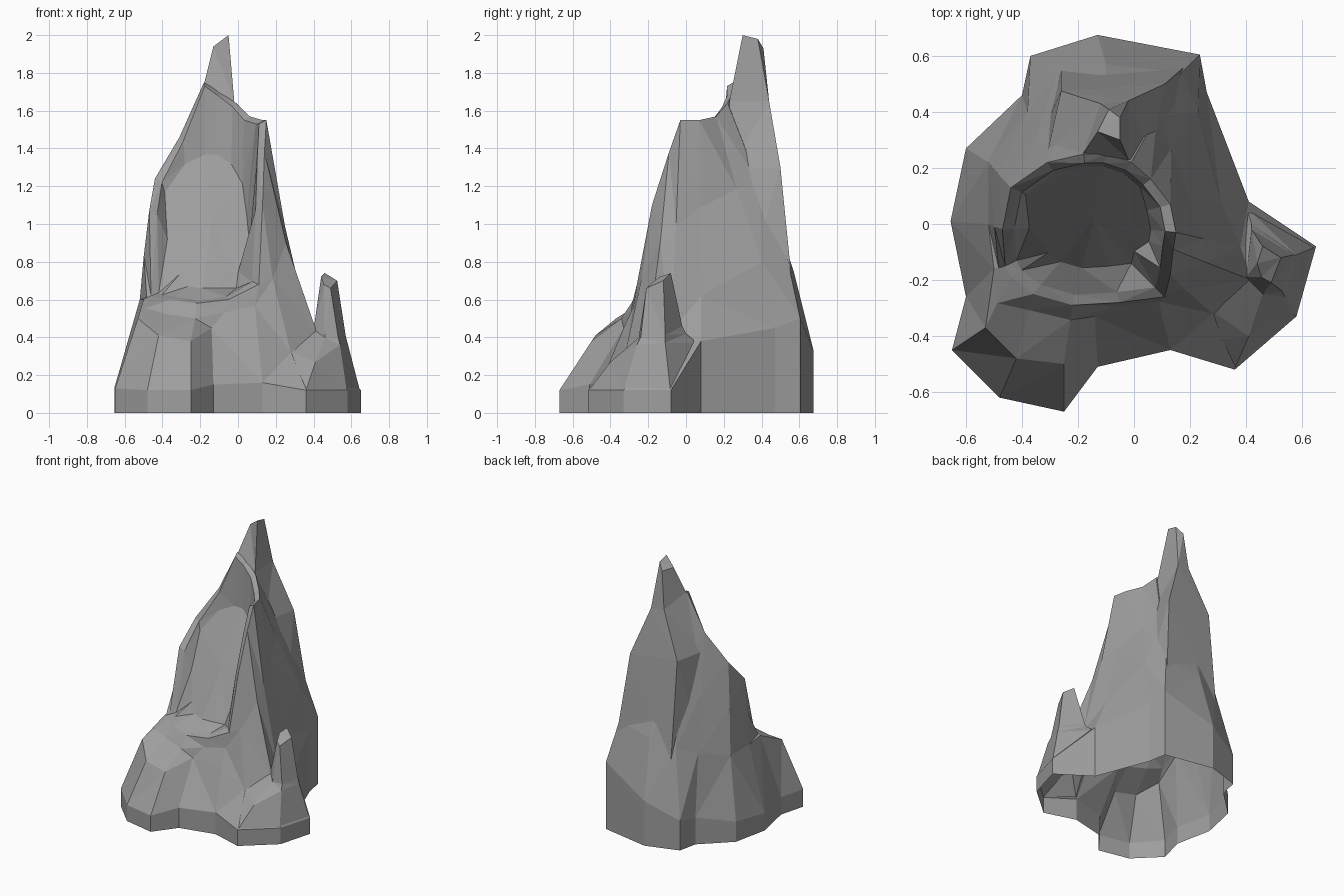
import bpy, bmesh
from mathutils import Vector

stone = bpy.data.materials.new("stone")
stone.diffuse_color = (.34, .34, .34, 1)


def loft(name, rings, tip=None):
    """Skin a stack of equal-length, counter-clockwise rings; the bottom stays open."""
    bm = bmesh.new()
    rows = [[bm.verts.new(p) for p in ring] for ring in rings]
    n = len(rows[0])
    for low, high in zip(rows, rows[1:]):
        for i in range(n):
            j = (i + 1) % n
            bm.faces.new((low[i], low[j], high[j], high[i]))
    if tip is None:
        bm.faces.new(rows[-1])
    else:
        centre = bm.verts.new(tip)
        for i in range(n):
            bm.faces.new((rows[-1][i], rows[-1][(i + 1) % n], centre))
    bmesh.ops.triangulate(bm, faces=bm.faces[:])
    mesh = bpy.data.meshes.new(name)
    bm.to_mesh(mesh)
    bm.free()
    mesh.materials.append(stone)
    obj = bpy.data.objects.new(name, mesh)
    bpy.context.collection.objects.link(obj)
    return obj


# Foot outline: x, y and the height of the upright skirt
foot = [(.65, -.08, .12), (.41, .08, .38), (.26, .47, .45), (.235, .605, .50),
        (-.13, .675, .33), (-.37, .60, .22), (-.40, .46, .20), (-.60, .27, .15),
        (-.655, .01, .13), (-.60, -.26, .13), (-.65, -.45, .13), (-.48, -.62, .12),
        (-.25, -.67, .12), (-.13, -.51, .15), (.13, -.45, .16), (.36, -.52, .12),
        (.58, -.33, .12)]
# Shoulder line, including the front left boulder
shoulder = [(.38, -.08, .43), (.31, .08, .62), (.23, .40, .80), (.17, .54, .80),
            (-.10, .57, .75), (-.28, .52, .70), (-.38, .40, .65), (-.52, .22, .60),
            (-.52, .00, .60), (-.50, -.16, .60), (-.53, -.37, .50), (-.42, -.48, .41),
            (-.25, -.50, .38), (-.14, -.33, .45), (.10, -.33, .45), (.28, -.32, .32),
            (.42, -.20, .42)]
# Edge of the hollow: high at the back, a low ledge in front
rim = [(.15, -.03, 1.55), (.13, .07, 1.55), (.06, .16, 1.57), (-.01, .22, 1.64),
       (-.10, .25, 1.70), (-.18, .25, 1.75), (-.31, .22, 1.46), (-.44, .13, 1.24),
       (-.47, -.02, 1.07), (-.46, -.15, .62), (-.44, -.19, .61), (-.36, -.25, .60),
       (-.22, -.29, .58), (-.05, -.28, .60), (.11, -.26, .68), (.13, -.18, 1.10),
       (.14, -.09, 1.38)]
rim = [Vector(p) for p in rim]
axis = Vector((-.15, 0, 0))


def inward(p, factor, z):
    q = axis + (p - axis) * factor
    return (q.x, q.y, z)


# Flank between shoulder and rim: pinched on the right, steep above the boulder
flank = []
for s, r in zip(shoulder, rim):
    if r.z < .7 and -.4 < r.x < 0:
        p = Vector(s).lerp(r, .75)
        flank.append((p.x, p.y, p.z - .03))
        continue
    p = Vector(s).lerp(r, .5)
    k = .94 if p.x > .1 and p.y < -.1 else .96 if p.x > .1 else 1.01
    flank.append(inward(p, k, p.z))

# Hollow: narrow lip, then a steep ramp climbing from the ledge to the back wall
lip = [inward(p, .87, p.z + (.015 if p.z < .7 else -.02)) for p in rim]
ramp = []
for p in rim:
    x, y, z = inward(p, .82 if p.y > .1 else .70 if p.y > -.1 else .54, 0)
    ramp.append((x, y, .66 + 2.05 * max(0, y + .14)))

loft("hollow_rock",
     [[(x, y, 0) for x, y, z in foot], foot, shoulder, flank, rim, lip, ramp],
     tip=(-.14, .02, 1.01))

# Tall peak rising behind the hollow
loft("back_peak", [
    [(.19, .30, .60), (.19, .57, .60), (-.26, .55, .60), (-.34, .30, .60)],
    [(.06, .24, 1.30), (.11, .50, 1.30), (-.26, .475, 1.33), (-.31, .25, 1.33)],
    [(-.02, .23, 1.65), (-.02, .44, 1.65), (-.12, .43, 1.66), (-.18, .255, 1.74)],
    [(-.05, .30, 2.0), (-.05, .38, 1.98), (-.09, .41, 1.93), (-.13, .33, 1.94)]])

# Right spur: low mound with a small pillar
loft("side_pillar", [
    [(.15, -.43, .16), (.36, -.515, .12), (.575, -.33, .12), (.645, -.083, .12), (.40, .06, .37)],
    [(.29, -.32, .32), (.41, -.40, .27), (.54, -.26, .36), (.58, -.11, .37), (.42, .00, .42)],
    [(.40, -.19, .44), (.46, -.25, .40), (.53, -.24, .40), (.57, -.11, .41), (.42, -.02, .46)],
    [(.44, -.14, .72), (.455, -.19, .68), (.49, -.21, .66), (.525, -.12, .70), (.46, -.08, .74)]])
